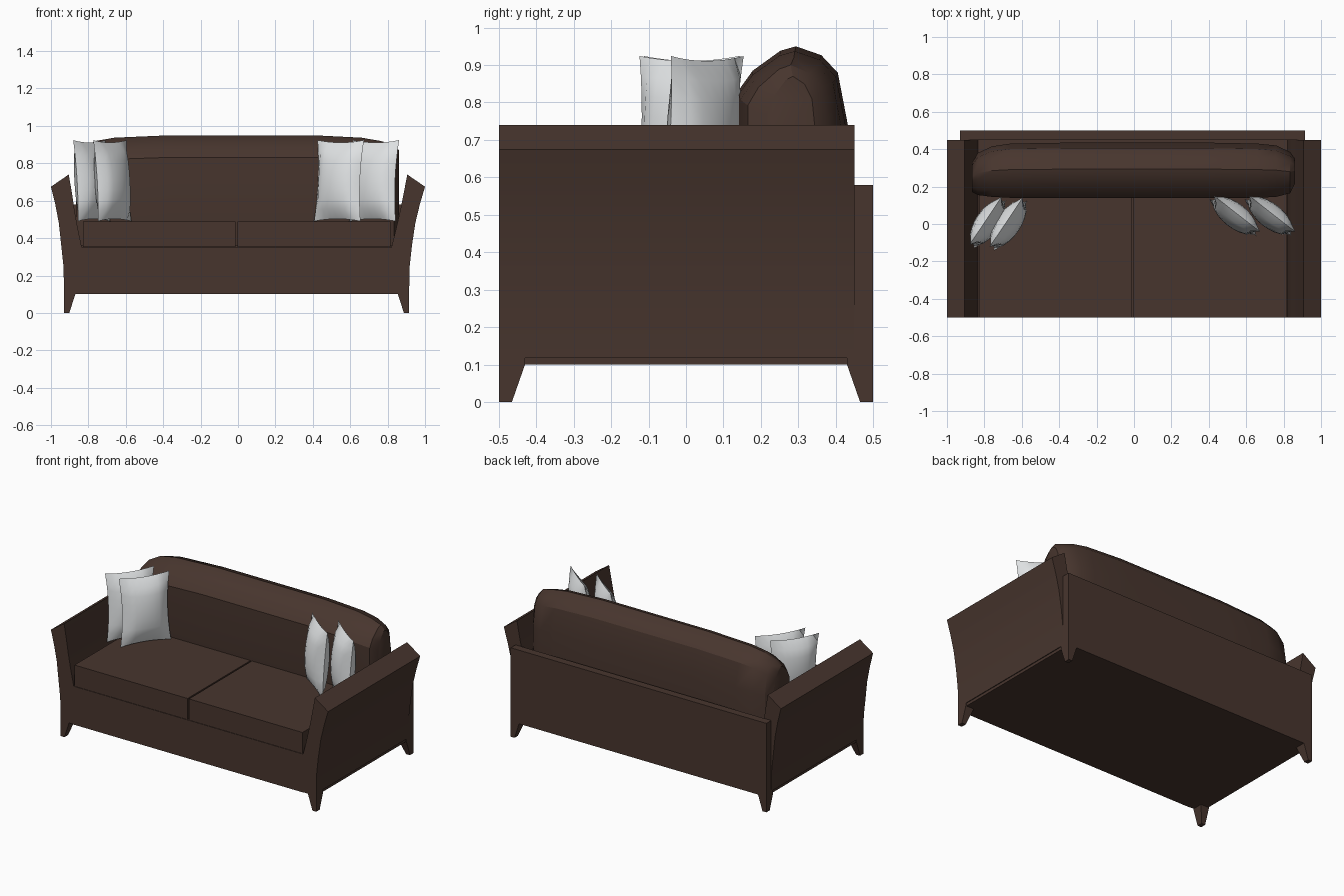
import bpy, bmesh, math
from mathutils import Matrix, Vector

if "Cube" in bpy.data.objects:
    bpy.data.objects.remove(bpy.data.objects["Cube"])


def material(name, rgb):
    m = bpy.data.materials.new(name)
    m.diffuse_color = (*rgb, 1)
    m.use_nodes = True
    m.node_tree.nodes["Principled BSDF"].inputs["Base Color"].default_value = m.diffuse_color
    return m


BROWN = material("dark brown leather", (0.064, 0.036, 0.027))
PALE = material("pale grey fabric", (0.76, 0.78, 0.79))


def add_object(name, bm, mat, smooth=None):
    bmesh.ops.recalc_face_normals(bm, faces=bm.faces)
    mesh = bpy.data.meshes.new(name)
    bm.to_mesh(mesh)
    bm.free()
    mesh.materials.append(mat)
    ob = bpy.data.objects.new(name, mesh)
    bpy.context.collection.objects.link(ob)
    if smooth:
        bpy.ops.object.select_all(action='DESELECT')
        ob.select_set(True)
        bpy.context.view_layer.objects.active = ob
        bpy.ops.object.shade_smooth_by_angle(angle=math.radians(smooth))
    return ob


def loft(name, rings, mat, smooth=None):
    """Skin a row of closed rings and cap both ends."""
    bm = bmesh.new()
    rows = [[bm.verts.new(p) for p in ring] for ring in rings]
    n = len(rows[0])
    for a, b in zip(rows, rows[1:]):
        for i in range(n):
            j = (i + 1) % n
            bm.faces.new((a[i], a[j], b[j], b[i]))
    bm.faces.new(rows[0])
    bm.faces.new(rows[-1])
    return add_object(name, bm, mat, smooth)


def rect(x0, x1, y0, y1, z):
    return [(x0, y0, z), (x1, y0, z), (x1, y1, z), (x0, y1, z)]


def box(name, x0, x1, y0, y1, z0, z1):
    return loft(name, [rect(x0, x1, y0, y1, z0), rect(x0, x1, y0, y1, z1)], BROWN)


# Frame: base, bottom board, back panel
LEFT, RIGHT = -0.93, 0.915
box("base", -0.84, 0.825, -0.5, 0.46, 0.1, 0.35)
box("bottom_board", LEFT + 0.005, RIGHT - 0.005, -0.497, 0.46, 0.1, 0.125)
box("back_panel", LEFT, RIGHT, 0.45, 0.5, 0.1, 0.58)

# Flared arms, extruded front to back
ARM = [(0.915, 0.118), (0.918, 0.25), (0.93, 0.36), (0.948, 0.48), (0.972, 0.58),
       (1.0, 0.675), (0.905, 0.74), (0.886, 0.64), (0.868, 0.55), (0.845, 0.45),
       (0.82, 0.35), (0.82, 0.118)]
for side, sx in (("left", -1), ("right", 1)):
    prof = []
    for x, z in ARM:
        widen = 0.015 * min(1, max(0, (0.675 - z) / 0.3)) if sx < 0 else 0
        prof.append((sx * (x + widen), z))
    loft(side + "_arm", [[(x, y, z) for x, z in prof] for y in (-0.5, 0.45)], BROWN, 25)

# Tapered corner legs, straight on their outer sides
for ex, sx, sn in ((LEFT, 1, "left"), (RIGHT, -1, "right")):
    for ey, sy, fn in ((-0.5, 1, "front"), (0.5, -1, "back")):
        loft(f"{fn}_{sn}_leg",
             [rect(ex, ex + sx * 0.028, ey, ey + sy * 0.035, 0),
              rect(ex, ex + sx * 0.06, ey, ey + sy * 0.07, 0.1),
              rect(ex, ex + sx * 0.06, ey, ey + sy * 0.07, 0.12)], BROWN)

# Two seat cushions with a narrow gap
for name, x0, x1 in (("left_seat_cushion", -0.83, -0.014), ("right_seat_cushion", -0.004, 0.815)):
    box(name, x0, x1, -0.5, 0.3, 0.352, 0.49)

# Long rounded back cushion: one section scaled along x stations
SECTION = [(0.08, 0), (0, 0.35), (0, 0.8), (0.13, 0.89), (0.38, 0.98), (0.52, 1),
           (0.75, 0.96), (0.9, 0.88), (1, 0.62), (0.95, 0)]
STATIONS = [(-0.865, 0.17, 0.33, 0.84), (-0.835, 0.155, 0.38, 0.88), (-0.76, 0.145, 0.415, 0.92),
            (-0.66, 0.14, 0.43, 0.937), (-0.36, 0.14, 0.435, 0.95), (0.4, 0.14, 0.435, 0.95),
            (0.66, 0.14, 0.43, 0.937), (0.76, 0.145, 0.42, 0.92), (0.835, 0.165, 0.385, 0.90),
            (0.86, 0.215, 0.35, 0.87)]
Z0 = 0.36
loft("back_cushion",
     [[(x, y0 + s * (y1 - y0), Z0 + t * (zt - Z0)) for s, t in SECTION]
      for x, y0, y1, zt in STATIONS], BROWN, 30)


def pillow(name, cx, cy, angle, width, lean):
    """Standing pillow with pinched corners and concave edges."""
    bm = bmesh.new()
    n, height, thick = 8, 0.435, 0.065
    rot = Matrix.Rotation(math.radians(angle), 3, 'Z') @ Matrix.Rotation(math.radians(lean), 3, 'X')
    for s in (-1, 1):
        grid = []
        for i in range(n + 1):
            row = []
            for j in range(n + 1):
                u, v = 2 * i / n - 1, 2 * j / n - 1
                x = u * width / 2 * (1 - 0.10 * (1 - v * v))
                z = v * height / 2 * (1 - 0.06 * (1 - u * u))
                y = s * thick * ((1 - u * u) * (1 - v * v)) ** 0.55
                row.append(bm.verts.new(rot @ Vector((x, y, z)) + Vector((cx, cy, 0.707))))
            grid.append(row)
        for i in range(n):
            for j in range(n):
                bm.faces.new((grid[i][j], grid[i + 1][j], grid[i + 1][j + 1], grid[i][j + 1]))
    bmesh.ops.remove_doubles(bm, verts=bm.verts, dist=0.0005)
    add_object(name, bm, PALE, 40)


# Scatter pillows, a pair in each corner
pillow("left_outer_pillow", -0.782, 0.008, 56, 0.31, -4)
pillow("left_inner_pillow", -0.672, 0.0, 56, 0.32, -4)
pillow("right_inner_pillow", 0.54, 0.045, -38, 0.315, -4)
pillow("right_outer_pillow", 0.728, 0.045, -38, 0.315, -4)
